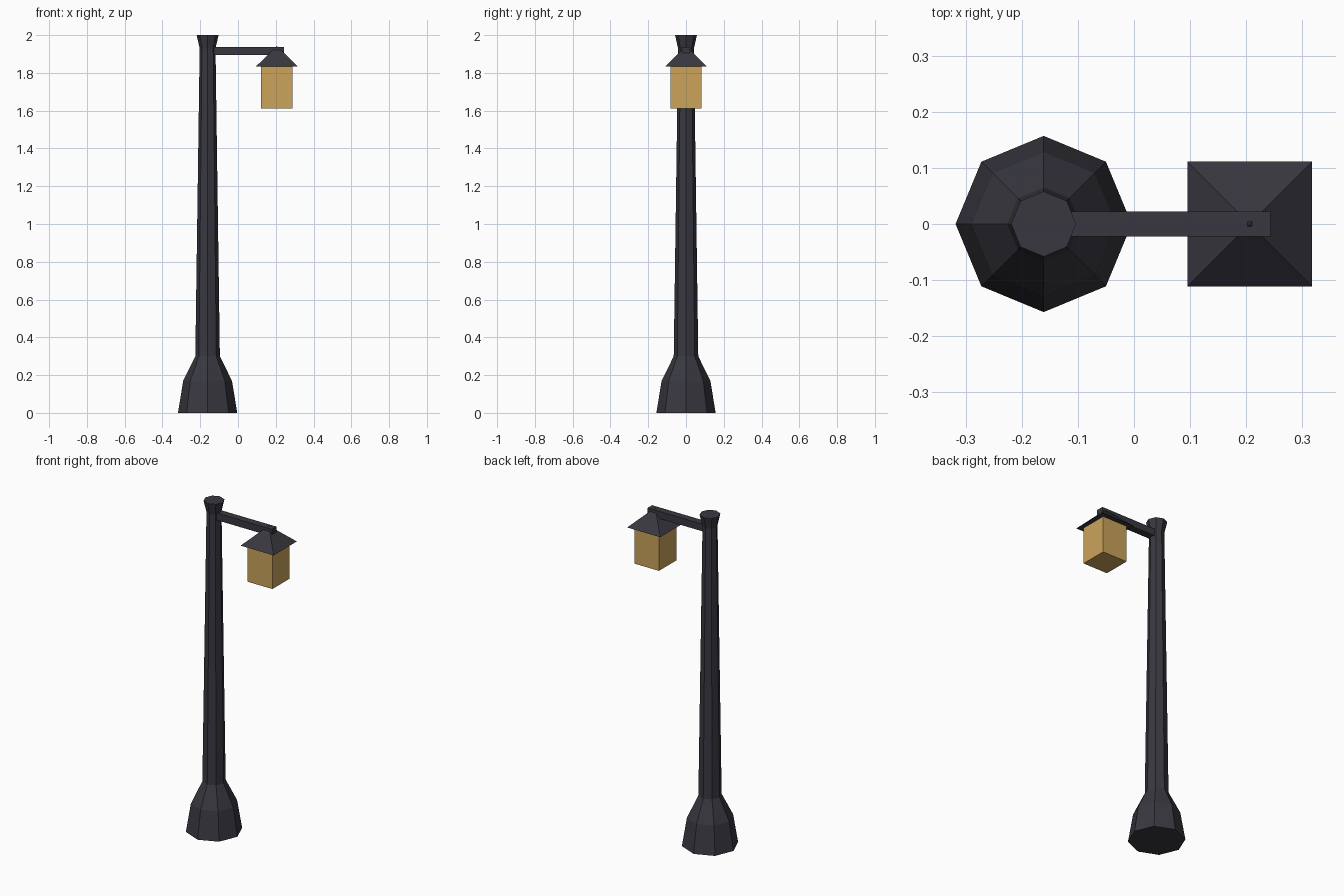
import bpy
import bmesh
import math

cube = bpy.data.objects.get("Cube")
if cube:
    bpy.data.objects.remove(cube, do_unlink=True)


def make_material(name, colour):
    mat = bpy.data.materials.new(name)
    mat.use_nodes = True
    mat.diffuse_color = colour
    mat.node_tree.nodes["Principled BSDF"].inputs["Base Color"].default_value = colour
    return mat


iron = make_material("dark_iron", (0.040, 0.039, 0.051, 1))
glass = make_material("amber_glass", (0.60, 0.37, 0.105, 1))


def finish(name, bm, mat):
    bmesh.ops.recalc_face_normals(bm, faces=bm.faces)
    mesh = bpy.data.meshes.new(name)
    bm.to_mesh(mesh)
    bm.free()
    mesh.materials.append(mat)
    obj = bpy.data.objects.new(name, mesh)
    bpy.context.collection.objects.link(obj)
    return obj


def box(name, low, high, mat):
    bm = bmesh.new()
    bmesh.ops.create_cube(bm, size=1)
    for v in bm.verts:
        v.co = [h if c > 0 else l for c, l, h in zip(v.co, low, high)]
    return finish(name, bm, mat)


def lathe(name, x, profile, sides, mat):
    """Faceted column from (radius, height) rings, capped at both ends."""
    bm = bmesh.new()
    rings = []
    for r, z in profile:
        angles = [math.tau * i / sides for i in range(sides)]
        rings.append([bm.verts.new((x + r * math.cos(a), r * math.sin(a), z)) for a in angles])
    for a, b in zip(rings, rings[1:]):
        for i in range(sides):
            j = (i + 1) % sides
            bm.faces.new((a[i], a[j], b[j], b[i]))
    bm.faces.new(rings[0])
    bm.faces.new(rings[-1])
    return finish(name, bm, mat)


POST_X = -0.161
LAMP_X = 0.206

# Octagonal post with a flared foot and a flared cap
lathe("post", POST_X,
      [(0.157, 0), (0.129, 0.17), (0.065, 0.30), (0.042, 1.93), (0.058, 2.0)], 8, iron)

# Arm reaching from the post to the lantern
box("arm", (POST_X, -0.022, 1.895), (0.243, 0.022, 1.938), iron)

# Glowing lantern body
box("lantern_glass", (LAMP_X - 0.083, -0.083, 1.612), (LAMP_X + 0.083, 0.083, 1.84), glass)

# Four-sided pyramid roof
bm = bmesh.new()
corners = [bm.verts.new((LAMP_X + 0.111 * sx, 0.111 * sy, 1.834))
           for sx, sy in ((-1, -1), (1, -1), (1, 1), (-1, 1))]
apex = bm.verts.new((LAMP_X, 0, 1.942))
bm.faces.new(corners)
for i in range(4):
    bm.faces.new((corners[i], corners[(i + 1) % 4], apex))
finish("lantern_roof", bm, iron)
